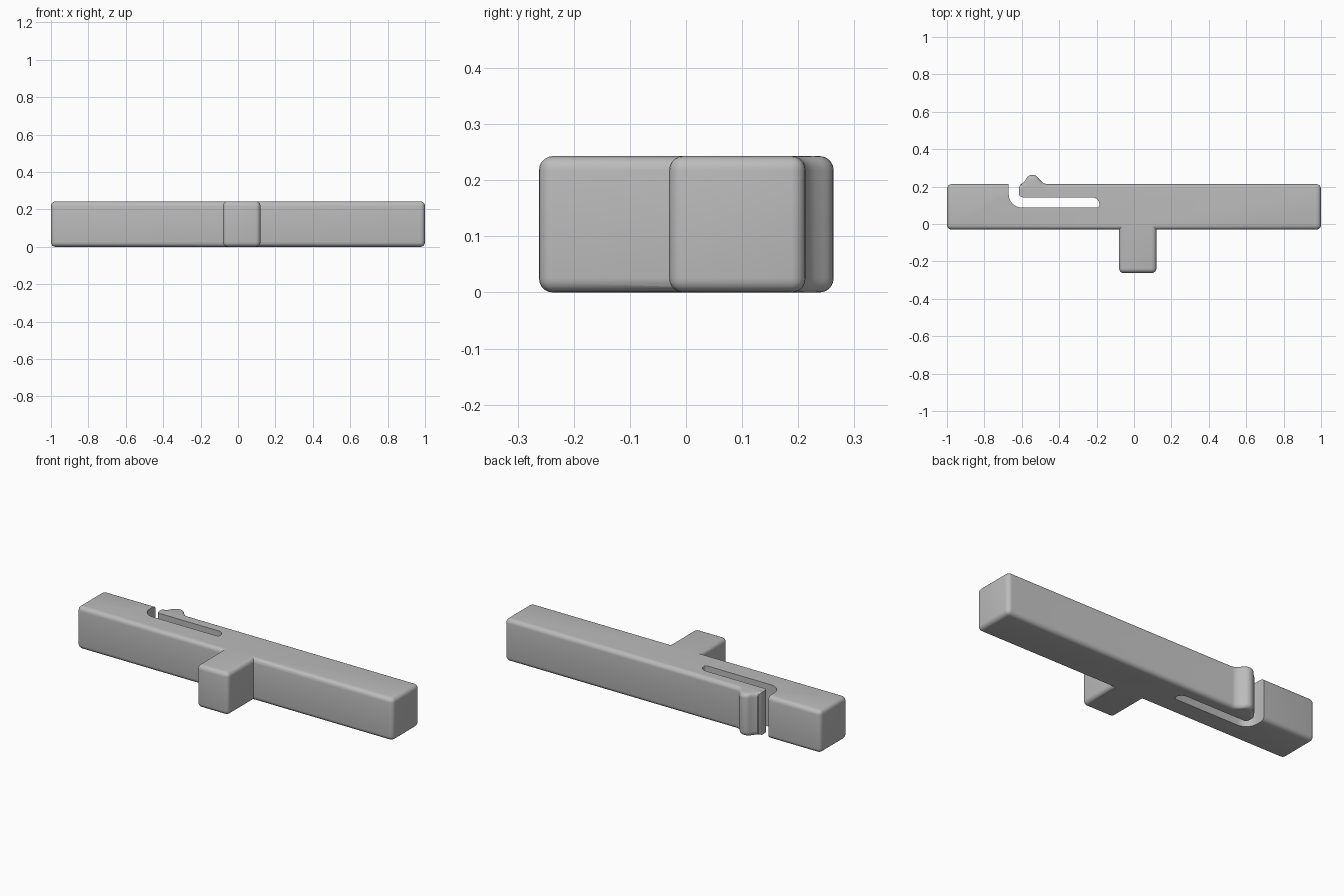
import bpy, bmesh, math

HEIGHT, RADIUS = 0.243, 0.025

if "Cube" in bpy.data.objects:
    bpy.data.objects.remove(bpy.data.objects["Cube"])

grey = bpy.data.materials.new("plain grey")
grey.use_nodes = True
grey.diffuse_color = (0.5, 0.5, 0.5, 1)
grey.node_tree.nodes["Principled BSDF"].inputs["Base Color"].default_value = (0.5, 0.5, 0.5, 1)


def finish(bm, name):
    bmesh.ops.recalc_face_normals(bm, faces=bm.faces[:])
    mesh = bpy.data.meshes.new(name)
    bm.to_mesh(mesh)
    bm.free()
    mesh.materials.append(grey)
    ob = bpy.data.objects.new(name, mesh)
    bpy.context.collection.objects.link(ob)
    return ob


def rounded_box(name, x0, x1, y0, y1):
    bm = bmesh.new()
    bmesh.ops.create_cube(bm, size=1)
    for v in bm.verts:
        v.co.x = x1 if v.co.x > 0 else x0
        v.co.y = y1 if v.co.y > 0 else y0
        v.co.z = HEIGHT if v.co.z > 0 else 0
    bmesh.ops.bevel(bm, geom=bm.edges[:], offset=RADIUS, segments=5,
                    profile=0.5, affect='EDGES')
    return finish(bm, name)


def layered_prism(name, outline, layers):
    """Stack copies of an outline; each layer is (z, shift along y)."""
    bm = bmesh.new()
    rings = [[bm.verts.new((x, y + dy, z)) for x, y in outline] for z, dy in layers]
    for low, high in zip(rings, rings[1:]):
        for i in range(len(low)):
            j = (i + 1) % len(low)
            bm.faces.new((low[i], low[j], high[j], high[i]))
    bm.faces.new(rings[0])
    bm.faces.new(rings[-1])
    return finish(bm, name)


def arc(cx, cy, r, start, end, steps=8):
    angles = [math.radians(start + (end - start) * i / steps) for i in range(steps + 1)]
    return [(cx + r * math.cos(a), cy + r * math.sin(a)) for a in angles]


def combine(target, tool, operation):
    mod = target.modifiers.new(operation, 'BOOLEAN')
    mod.operation, mod.solver, mod.object = operation, 'EXACT', tool
    bpy.context.view_layer.objects.active = target
    bpy.ops.object.modifier_apply(modifier=mod.name)
    bpy.data.objects.remove(tool)


# Long bar and the square tab on its front
bar = rounded_box("latch_bar", -1, 1, -0.03, 0.213)
tab = rounded_box("front_tab", -0.08, 0.12, -0.262, 0.03)

# Catch on the back, its crest rounded over at top and bottom
catch_outline = ([(-0.612, 0.17), (-0.612, 0.2), (-0.6, 0.216), (-0.588, 0.223)]
                 + arc(-0.543, 0.226, 0.037, 150, 30)
                 + [(-0.497, 0.23), (-0.482, 0.217), (-0.46, 0.212), (-0.46, 0.17)])
curve = [(RADIUS * (1 - math.cos(a)), RADIUS * (math.sin(a) - 1))
         for a in (math.pi / 2 * i / 6 for i in range(7))]
layers = curve + [(HEIGHT - z, dy) for z, dy in reversed(curve)]
catch = layered_prism("catch", catch_outline, layers)

# Slot that frees the spring arm
slot_outline = (arc(-0.6, 0.158, 0.07, 180, 270)
                + arc(-0.2, 0.103, 0.015, 270, 360, 4)
                + arc(-0.225, 0.103, 0.04, 0, 90)
                + arc(-0.595, 0.163, 0.02, 270, 180, 5)
                + [(-0.615, 0.195), (-0.607, 0.211), (-0.607, 0.32), (-0.67, 0.32)])
slot = layered_prism("slot_cutter", slot_outline, [(-0.1, 0), (HEIGHT + 0.1, 0)])

combine(bar, tab, 'UNION')
combine(bar, catch, 'UNION')
combine(bar, slot, 'DIFFERENCE')

# Smooth rounded edges, sharp slot rims
bpy.ops.object.select_all(action='DESELECT')
bar.select_set(True)
bpy.context.view_layer.objects.active = bar
bpy.ops.object.shade_smooth_by_angle(angle=math.radians(35))
